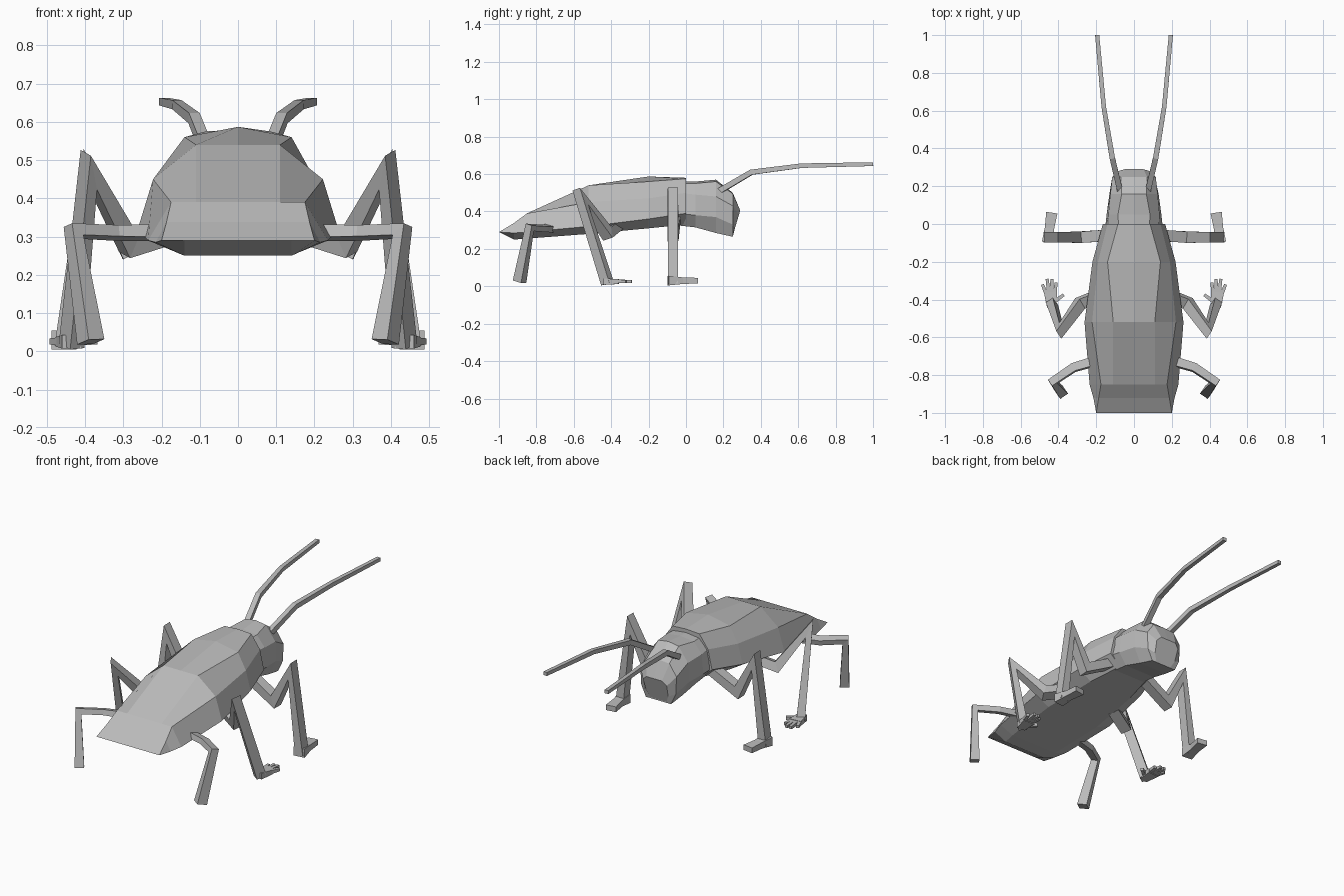
import bpy
import bmesh
from mathutils import Vector

# Remove the default cube only
default_cube = bpy.data.objects.get("Cube")
if default_cube:
    bpy.data.objects.remove(default_cube, do_unlink=True)

# Single flat grey for the whole insect
grey = bpy.data.materials.new("shell_grey")
grey.use_nodes = True
shell_colour = (0.5, 0.5, 0.5, 1)
grey.diffuse_color = shell_colour
grey.node_tree.nodes["Principled BSDF"].inputs["Base Color"].default_value = shell_colour


def loft(name, rings):
    """Skin a list of equal-length rings of points and close both ends."""
    bm = bmesh.new()
    loops = [[bm.verts.new(point) for point in ring] for ring in rings]
    count = len(loops[0])
    for back, front in zip(loops, loops[1:]):
        for i in range(count):
            j = (i + 1) % count
            bm.faces.new((back[i], back[j], front[j], front[i]))
    bm.faces.new(loops[0])
    bm.faces.new(loops[-1])
    bmesh.ops.remove_doubles(bm, verts=bm.verts, dist=0.0005)
    bmesh.ops.recalc_face_normals(bm, faces=bm.faces)
    mesh = bpy.data.meshes.new(name)
    bm.to_mesh(mesh)
    bm.free()
    mesh.materials.append(grey)
    obj = bpy.data.objects.new(name, mesh)
    bpy.context.collection.objects.link(obj)
    return obj


def shell(name, sections):
    """Loft symmetric sections, each (y, ridge height, right-hand outline, lean)."""
    rings = []
    for y, ridge, outline, lean in sections:
        half = [(x, y - lean * (ridge - z), z) for x, z in outline]
        mirrored = [(-x, py, z) for x, py, z in reversed(half)]
        rings.append([(0, y, ridge)] + half + mirrored)
    return loft(name, rings)


def limb(name, path, sizes, normal):
    """Mitred square tube along a path; sizes are (along normal, across)."""
    points = [Vector(p) for p in path]
    normal = Vector(normal)
    last = len(points) - 1
    rings = []
    for i, (point, (wide, deep)) in enumerate(zip(points, sizes)):
        before = (point - points[max(i - 1, 0)]).normalized()
        after = (points[min(i + 1, last)] - point).normalized()
        tangent = (before + after).normalized()
        side = (normal - tangent * normal.dot(tangent)).normalized()
        across = tangent.cross(side)
        stretch = 1 / max(tangent.dot(after if i < last else before), 0.45)
        u, v = side * wide / 2, across * deep / 2 * stretch
        rings.append([point + u + v, point - u + v, point - u - v, point + u - v])
    return loft(name, rings)


def pair(name, path, sizes, normal):
    """Build a limb on the left and its mirror image on the right."""
    for label, sign in (("left", 1), ("right", -1)):
        flipped = [(sign * x, y, z) for x, y, z in path]
        limb(f"{label}_{name}", flipped, sizes, (sign * normal[0], normal[1], normal[2]))


# Abdomen and wing case, from the flat tail edge forward
shell("body", [
    (-1, .29, [(.1, .29), (.2, .29), (.2, .29), (.14, .29)], 0),
    (-.92, .338, [(.1, .338), (.187, .338), (.215, .285), (.14, .25)], 0),
    (-.85, .39, [(.11, .39), (.175, .39), (.235, .29), (.15, .255)], 0),
    (-.52, .54, [(.11, .54), (.222, .45), (.262, .32), (.17, .28)], 0),
    (-.2, .587, [(.14, .56), (.19, .47), (.22, .36), (.14, .31)], 0),
    (0, .58, [(.085, .575), (.14, .5), (.165, .39), (.1, .33)], 0),
])

# Head with a sloping face
shell("head", [
    (-.04, .56, [(.08, .55), (.13, .5), (.155, .39), (.1, .325)], 0),
    (.05, .56, [(.085, .55), (.135, .49), (.145, .38), (.1, .315)], 0),
    (.16, .57, [(.065, .56), (.125, .48), (.13, .37), (.09, .285)], 0),
    (.25, .5, [(.07, .495), (.115, .43), (.11, .33), (.08, .265)], 0),
    (.29, .405, [(.05, .405), (.075, .38), (.07, .31), (.05, .27)], .3),
])

# Antennae
pair("antenna",
     [(.075, .18, .51), (.115, .35, .61), (.16, .62, .645), (.195, 1, .653)],
     [(.03, .03), (.028, .028), (.024, .024), (.02, .022)], (0, 0, 1))

# Front legs and their blunt feet
pair("front_leg",
     [(.13, -.06, .36), (.29, -.07, .275), (.395, -.07, .48), (.455, -.07, .012)],
     [(.06, .05), (.06, .05), (.055, .045), (.055, .05)], (0, 1, 0))
pair("front_foot",
     [(.455, -.095, .03), (.447, -.02, .03), (.435, .06, .03)],
     [(.05, .065), (.035, .05), (.03, .06)], (0, 0, 1))

# Middle legs
pair("middle_leg",
     [(.16, -.37, .32), (.285, -.42, .28), (.39, -.565, .475), (.435, -.42, .015)],
     [(.06, .05), (.06, .05), (.05, .045), (.055, .045)], (.55, .8, .3))
pair("middle_palm",
     [(.435, -.44, .025), (.442, -.36, .025)],
     [(.035, .05), (.025, .07)], (0, 0, 1))

# Splayed toes on the middle feet
for number, (root, tip, reach) in enumerate([
        (.465, .485, -.32), (.45, .46, -.29), (.435, .435, -.29),
        (.42, .412, -.31), (.42, .372, -.375)]):
    start = -.41 if number == 4 else -.37
    pair(f"toe_{number + 1}", [(root, start, .026), (tip, reach, .026)],
         [(.02, .02), (.016, .016)], (0, 0, 1))

# Hind legs
pair("hind_leg",
     [(.15, -.71, .31), (.32, -.76, .31), (.43, -.835, .315), (.385, -.89, .025)],
     [(.05, .035), (.045, .03), (.04, .03), (.055, .05)], (.55, .8, -.25))
